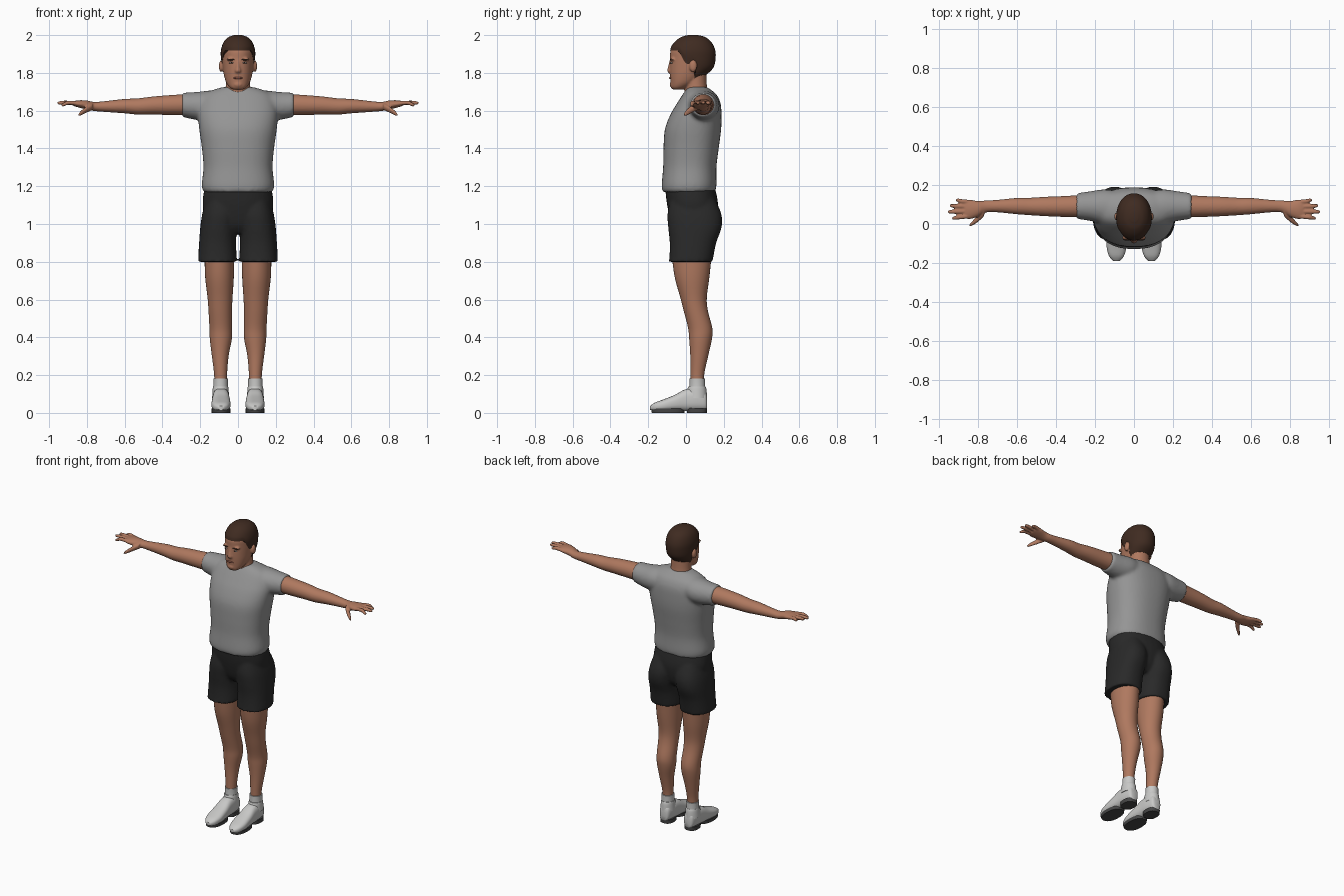
import bpy, bmesh, math
from mathutils import Vector, Matrix

if "Cube" in bpy.data.objects:
    bpy.data.objects.remove(bpy.data.objects["Cube"])


def material(name, red, green, blue):
    mat = bpy.data.materials.new(name)
    mat.use_nodes = True
    mat.diffuse_color = (red, green, blue, 1)
    shader = next(n for n in mat.node_tree.nodes if n.type == "BSDF_PRINCIPLED")
    shader.inputs["Base Color"].default_value = (red, green, blue, 1)
    shader.inputs["Roughness"].default_value = 0.8
    return mat


SKIN = material("skin", .43, .19, .115)
HAIR = material("dark brown hair", .05, .024, .015)
SHIRT = material("grey cotton", .3, .3, .3)
SHORTS = material("black fabric", .022, .022, .022)
SHOE = material("off white leather", .58, .58, .57)
SOLE = material("dark rubber", .06, .06, .06)
LIPS = material("lips", .3, .11, .075)
WHITE = material("eye white", .6, .55, .5)

# plane directions spanned by a cross-section for each loft axis
PLANES = {
    "x": (Vector((0, 1, 0)), Vector((0, 0, 1))),
    "y": (Vector((1, 0, 0)), Vector((0, 0, 1))),
    "z": (Vector((1, 0, 0)), Vector((0, 1, 0))),
}


def smooth_rows(rows, steps=4):
    """Catmull-Rom interpolation of (x, y, z, radius_u, radius_v) sections."""
    pts = [Vector(r) for r in rows]
    pts = [pts[0]] + pts + [pts[-1]]
    out = []
    for a, b, c, d in zip(pts, pts[1:], pts[2:], pts[3:]):
        for i in range(steps):
            t = i / steps
            out.append(b + (c - a) * (t / 2) + (a * 2 - b * 5 + c * 4 - d) * (t * t / 2)
                       + (b * 3 - a - c * 3 + d) * (t ** 3 / 2))
    return out + [pts[-1]]


def ring_point(row, axis, angle, power=2.0, grow=0.0):
    def bend(value):
        return math.copysign(abs(value) ** (2 / power), value)
    u, v = PLANES[axis]
    return (Vector(row[:3]) + u * (row[3] + grow) * bend(math.cos(angle))
            + v * (row[4] + grow) * bend(math.sin(angle)))


def skin_rings(bm, rings):
    """Bridge rings of points into a closed tube."""
    loops = [[bm.verts.new(p) for p in ring] for ring in rings]
    for low, high in zip(loops, loops[1:]):
        for i in range(len(low)):
            j = (i + 1) % len(low)
            bm.faces.new((low[i], low[j], high[j], high[i]))
    bm.faces.new(loops[0][::-1])
    bm.faces.new(loops[-1])


def loft(bm, axis, rows, power=2.0, sides=32, flip=False):
    if flip:
        rows = [(-r[0],) + tuple(r[1:]) for r in rows]
    skin_rings(bm, [[ring_point(row, axis, math.tau * i / sides, power) for i in range(sides)]
                    for row in smooth_rows(rows)])


def blob(bm, center, size):
    matrix = Matrix.Translation(center) @ Matrix.Diagonal((*size, 1))
    bmesh.ops.create_uvsphere(bm, u_segments=20, v_segments=12, radius=1, matrix=matrix)


def finish(name, bm, mat, mirror=False, voxel=None, relax=4):
    bmesh.ops.recalc_face_normals(bm, faces=bm.faces)
    mesh = bpy.data.meshes.new(name)
    bm.to_mesh(mesh)
    bm.free()
    mesh.materials.append(mat)
    obj = bpy.data.objects.new(name, mesh)
    bpy.context.collection.objects.link(obj)
    bpy.ops.object.select_all(action="DESELECT")
    obj.select_set(True)
    bpy.context.view_layer.objects.active = obj
    bpy.ops.object.shade_smooth_by_angle(angle=math.radians(50))
    if voxel:
        remesh = obj.modifiers.new("Blend", "REMESH")
        remesh.mode = "VOXEL"
        remesh.voxel_size = voxel
        remesh.use_smooth_shade = True
        soften = obj.modifiers.new("Soften", "SMOOTH")
        soften.iterations = relax
    if mirror:
        obj.modifiers.new("Mirror", "MIRROR").use_mirror_merge = False
    return obj


# shirt: torso and sleeves blended together
bm = bmesh.new()
loft(bm, "z", [(0, .015, 1.17, .182, .14), (0, .016, 1.205, .192, .145), (0, .02, 1.3, .183, .141),
               (0, .027, 1.4, .191, .146), (0, .037, 1.5, .205, .149), (0, .053, 1.58, .212, .135),
               (0, .068, 1.64, .205, .115), (0, .072, 1.685, .18, .09), (0, .066, 1.71, .13, .066),
               (0, .062, 1.725, .08, .05)], power=2.35, sides=48)
for flip in (False, True):
    loft(bm, "x", [(.08, .08, 1.635, .085, .075), (.15, .088, 1.627, .09, .08),
                   (.22, .092, 1.625, .077, .074), (.297, .092, 1.631, .066, .064)], flip=flip)
finish("shirt", bm, SHIRT, voxel=.01, relax=6)

# shorts: pelvis and two legs blended together
bm = bmesh.new()
loft(bm, "z", [(0, .04, .95, .1, .08), (0, .04, 1.0, .16, .115), (0, .035, 1.1, .187, .135),
               (0, .022, 1.19, .178, .132)], power=2.3)
for flip in (False, True):
    loft(bm, "z", [(.109, .025, .8, .102, .117), (.109, .028, .82, .102, .116),
                   (.108, .037, .9, .098, .123), (.103, .047, .98, .097, .141),
                   (.095, .045, 1.05, .095, .143), (.085, .035, 1.13, .085, .12)],
         power=2.3, flip=flip)
finish("shorts", bm, SHORTS, voxel=.009)

# arms, palms, fingers and thumbs
bm = bmesh.new()
loft(bm, "x", [(.26, .092, 1.632, .058, .056), (.35, .09, 1.63, .054, .053), (.45, .09, 1.627, .05, .048),
               (.53, .09, 1.622, .045, .043), (.6, .092, 1.624, .042, .038), (.7, .092, 1.622, .032, .029),
               (.76, .09, 1.622, .031, .024), (.8, .078, 1.63, .04, .024), (.845, .075, 1.636, .05, .019),
               (.872, .076, 1.638, .046, .012)])
fingers = [(.112, .122, .915, 1.638), (.089, .094, .947, 1.643),
           (.064, .063, .956, 1.641), (.04, .03, .935, 1.63)]
for base, tip, reach, height in fingers:
    middle = (.86 + reach) / 2
    loft(bm, "x", [(.84, base, 1.637, .011, .011), (middle, (base + tip) / 2, 1.642, .0115, .0115),
                   (reach - .008, tip, height, .009, .009), (reach, tip, height, .004, .004)], sides=12)
loft(bm, "x", [(.77, .06, 1.622, .02, .018), (.8, .03, 1.607, .018, .017),
               (.83, .004, 1.588, .012, .013), (.845, -.007, 1.577, .006, .007)], sides=12)
finish("arms_and_hands", bm, SKIN, mirror=True, voxel=.005, relax=2)

# bare legs
bm = bmesh.new()
loft(bm, "z", [(.092, .06, .12, .034, .036), (.092, .06, .2, .034, .036), (.094, .07, .3, .044, .047),
               (.091, .077, .39, .058, .06), (.091, .075, .45, .06, .064), (.094, .052, .54, .062, .064),
               (.095, .04, .61, .066, .07), (.098, .032, .72, .076, .092), (.098, .03, .84, .079, .106)])
finish("legs", bm, SKIN, mirror=True)

# socks
bm = bmesh.new()
loft(bm, "z", [(.092, .06, .09, .04, .043), (.092, .06, .15, .038, .041), (.092, .06, .182, .039, .041)])
finish("socks", bm, SHOE, mirror=True)

# shoes with padded collars
bm = bmesh.new()
loft(bm, "y", [(.09, .112, .05, .02, .028), (.09, .1, .064, .034, .05), (.09, .05, .071, .043, .06),
               (.09, -.005, .067, .045, .057), (.09, -.06, .053, .049, .042), (.09, -.12, .04, .05, .031),
               (.09, -.165, .032, .038, .022), (.09, -.19, .026, .016, .01)], power=2.6)
loft(bm, "z", [(.092, .058, .08, .045, .054), (.092, .058, .125, .042, .05), (.092, .058, .14, .04, .045)])
finish("shoes", bm, SHOE, mirror=True)

# soles and heels
bm = bmesh.new()
loft(bm, "z", [(.09, -.095, 0, .049, .086), (.09, -.095, .022, .05, .09)], power=2.3)
loft(bm, "z", [(.09, .058, 0, .042, .052), (.09, .058, .026, .043, .053)], power=2.6)
finish("soles", bm, SOLE, mirror=True)

# head, neck, nose, chin and ears
HEAD = [(0, -.045, 1.712, .028, .025), (0, -.034, 1.724, .046, .046), (0, -.012, 1.75, .063, .07),
        (0, .01, 1.79, .075, .095), (0, .027, 1.83, .081, .113), (0, .033, 1.88, .084, .117),
        (0, .033, 1.92, .083, .114), (0, .036, 1.96, .069, .091), (0, .037, 1.985, .044, .058),
        (0, .036, 1.995, .015, .02)]
bm = bmesh.new()
loft(bm, "z", HEAD, power=2.1, sides=48)
loft(bm, "z", [(0, .058, 1.66, .082, .07), (0, .054, 1.7, .07, .062), (0, .052, 1.74, .064, .058),
               (0, .05, 1.81, .062, .058)])
loft(bm, "z", [(0, -.084, 1.8, .011, .007), (0, -.086, 1.81, .017, .014), (0, -.084, 1.835, .01, .011),
               (0, -.076, 1.872, .009, .009)], sides=16)
blob(bm, (0, -.072, 1.738), (.024, .015, .016))
for side in (1, -1):
    blob(bm, (side * .09, .038, 1.835), (.011, .02, .032))
    blob(bm, (side * .035, -.07, 1.872), (.027, .013, .008))
finish("head_and_neck", bm, SKIN, voxel=.0055, relax=3)

# hair: outer shell of the skull running down to a shaped hairline
skull = smooth_rows(HEAD, 8)


def skull_row(height):
    for low, high in zip(skull, skull[1:]):
        if height <= high[2]:
            return low.lerp(high, (height - low[2]) / (high[2] - low[2]))
    return skull[-1]


def ramp(value, start, end):
    t = min(max((value - start) / (end - start), 0), 1)
    return t * t * (3 - 2 * t)


def hairline(angle):
    back = math.sin(angle)
    return 1.918 - .07 * ramp(back, -.65, -.2) - .08 * ramp(back, 0, .55)


bm = bmesh.new()
sides, levels = 64, 28
rings = []
for level in range(levels + 1):
    ring = []
    for i in range(sides):
        angle = math.tau * i / sides
        start = hairline(angle)
        t = level / levels
        height = start + (1.995 - start) * (1 - (1 - t) ** 1.6)
        point = ring_point(skull_row(height), "z", angle, 2.1, .003 + .004 * ramp(t, 0, .2))
        ring.append(point + Vector((0, 0, .005 * t)))
    rings.append(ring)
skin_rings(bm, rings)
finish("hair", bm, HAIR)

# facial details
bm = bmesh.new()
blob(bm, (.035, -.077, 1.853), (.013, .006, .0045))
finish("eyes", bm, WHITE, mirror=True)
bm = bmesh.new()
blob(bm, (.034, -.081, 1.853), (.0045, .004, .004))
blob(bm, (.036, -.08, 1.87), (.02, .005, .0035))
finish("pupils_and_brows", bm, HAIR, mirror=True)
bm = bmesh.new()
blob(bm, (0, -.082, 1.773), (.024, .007, .006))
finish("mouth", bm, LIPS)
